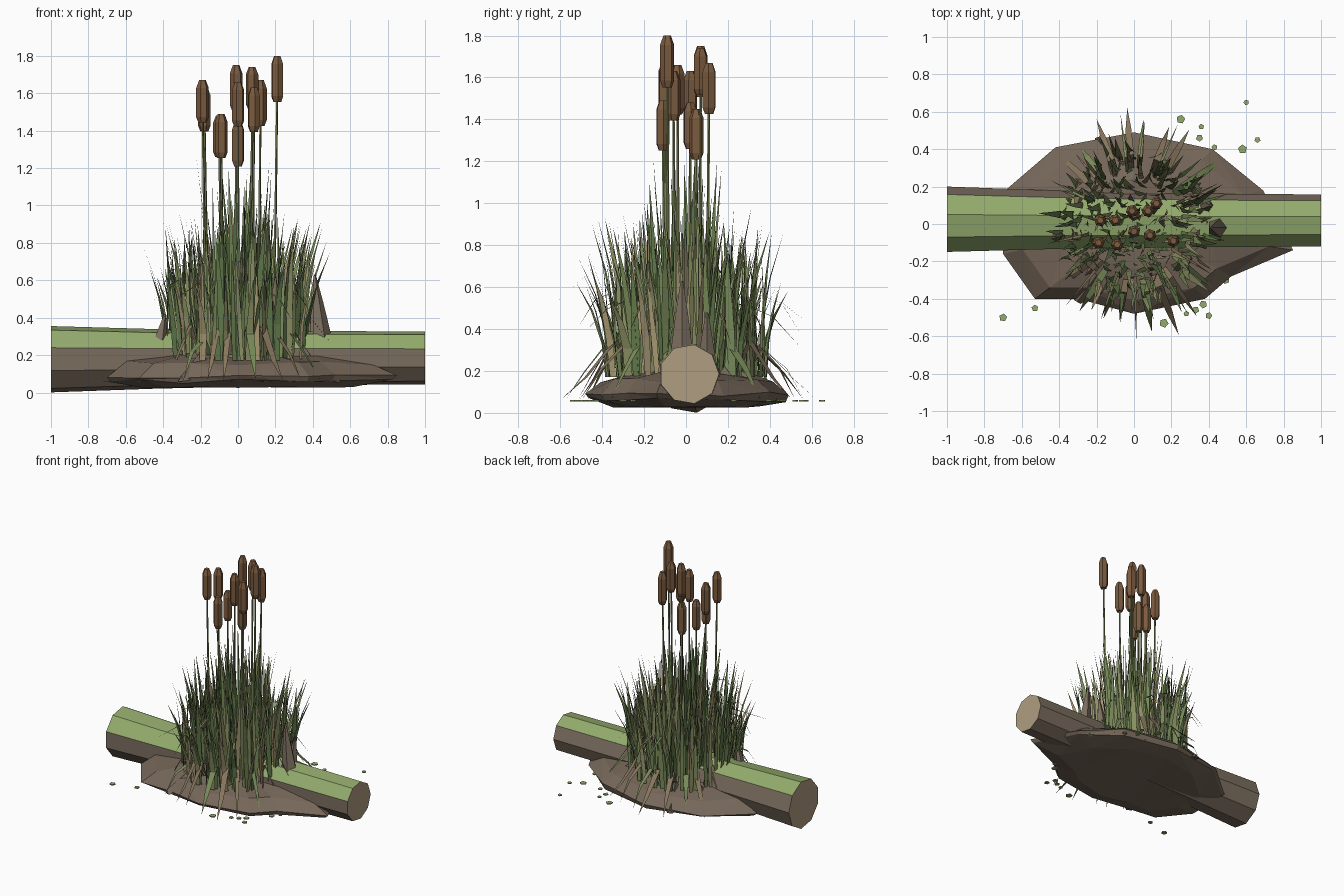
import bpy, bmesh, random
from math import sin, cos, pi, radians
from mathutils import Vector

if "Cube" in bpy.data.objects:
    bpy.data.objects.remove(bpy.data.objects["Cube"])

random.seed(7)
U = random.uniform


def mat(name, r, g, b):
    m = bpy.data.materials.new(name)
    m.diffuse_color = (r, g, b, 1)
    m.use_nodes = True
    m.node_tree.nodes["Principled BSDF"].inputs["Base Color"].default_value = m.diffuse_color
    return m


BARK = mat("bark", 0.20, 0.155, 0.115)
MOSS = mat("moss", 0.29, 0.40, 0.15)
CUT = mat("cut_wood", 0.43, 0.34, 0.22)
MUD = mat("mud", 0.18, 0.135, 0.10)
HEAD = mat("seed_head", 0.20, 0.105, 0.05)
STEM = mat("stem", 0.20, 0.24, 0.09)
GREENS = [mat("leaf_dark", 0.12, 0.19, 0.07), mat("leaf_mid", 0.19, 0.26, 0.10),
          mat("leaf_olive", 0.27, 0.29, 0.13), mat("leaf_dry", 0.38, 0.31, 0.17)]
DRY = mat("dead_leaf", 0.24, 0.18, 0.11)


def finish(name, bm, mats, recalc=True):
    if recalc:
        bmesh.ops.recalc_face_normals(bm, faces=bm.faces[:])
    me = bpy.data.meshes.new(name)
    bm.to_mesh(me)
    bm.free()
    for m in mats:
        me.materials.append(m)
    ob = bpy.data.objects.new(name, me)
    bpy.context.collection.objects.link(ob)
    return ob


def loft(bm, rings, cap=True):
    """Skin a list of point rings; returns side faces as rows."""
    vs = [[bm.verts.new(p) for p in r] for r in rings]
    n = len(vs[0])
    rows = [[bm.faces.new((a[i], a[(i + 1) % n], b[(i + 1) % n], b[i])) for i in range(n)]
            for a, b in zip(vs, vs[1:])]
    caps = [bm.faces.new(vs[0][::-1]), bm.faces.new(vs[-1])] if cap else []
    return rows, caps


def circle(x, y, z, r, n, turn=0.0):
    return [(x + r * cos(turn + 2 * pi * i / n), y + r * sin(turn + 2 * pi * i / n), z)
            for i in range(n)]


def strip(bm, path, side, width, profile, mi):
    """Flat tapered leaf along a path, ending in a point."""
    prev = None
    for p, k in zip(path[:-1], profile):
        s = side * (width * k / 2)
        cur = (bm.verts.new(p - s), bm.verts.new(p + s))
        if prev:
            bm.faces.new((prev[0], prev[1], cur[1], cur[0])).material_index = mi
        prev = cur
    bm.faces.new((prev[0], prev[1], bm.verts.new(path[-1]))).material_index = mi


# Nine-sided log with mossy top and pale cut ends
bm = bmesh.new()
rings = []
for x, y, z, r in [(-1, .02, .178, .18), (-.45, .018, .18, .162), (.3, .015, .184, .148), (1, .015, .185, .143)]:
    rings.append([(x, y - r * cos(radians(20 + 40 * i)), z + r * sin(radians(20 + 40 * i)))
                  for i in range(9)])
rows, caps = loft(bm, rings)
for row in rows:
    for i in range(3):
        row[i].material_index = 1
for f in caps:
    f.material_index = 2
finish("log", bm, [BARK, MOSS, CUT])

# Mud mound
outline = [(-.7, .17), (-.42, .41), (0, .49), (.42, .40), (.69, .18), (.85, -.14), (.52, -.28),
           (.38, -.40), (0, -.48), (-.3, -.40), (-.53, -.40), (-.7, -.16)]
bm = bmesh.new()
rings = []
for s, z, j in [(.72, .03, .005), (.97, .06, .012), (1, .09, .015), (.85, .155, .018), (.5, .2, .015)]:
    rings.append([(x * s, y * s, z + U(-j, j)) for x, y in outline])
loft(bm, rings)
bmesh.ops.triangulate(bm, faces=bm.faces[:])
finish("mud_mound", bm, [MUD])

# Angular clods and root shards on the mound rim
bm = bmesh.new()
for i in range(16):
    a = 2 * pi * i / 16 + U(-.15, .15)
    o = Vector((cos(a) * 1.25, sin(a), 0))
    t = Vector((-sin(a), cos(a), 0))
    base = o * U(.26, .32)
    tip = o * U(.42, .50)
    w = U(.06, .11)
    rings = [[base + t * w + Vector((0, 0, .1)), base - t * w + Vector((0, 0, .1)),
              base + Vector((0, 0, U(.19, .23)))],
             [tip + t * .02 + Vector((0, 0, .06)), tip - t * .02 + Vector((0, 0, .06)),
              tip + Vector((0, 0, .09))]]
    loft(bm, rings)
finish("mud_shards", bm, [MUD])

# Broken wooden spikes
bm = bmesh.new()
for x, y, z0, z1, r, dx in [(.45, -.02, .26, .63, .06, -.04), (-.42, -.06, .26, .42, .045, .03),
                            (.38, .1, .25, .48, .045, .03)]:
    loft(bm, [circle(x, y, z0, r, 5), circle(x + dx * .6, y, z0 + (z1 - z0) * .6, r * .5, 5),
              circle(x + dx, y, z1, .006, 5)])
finish("broken_spikes", bm, [BARK])

# Main reed leaves: taller in the middle, leaning outward at the rim
bm = bmesh.new()
N = 330
for i in range(N):
    a = i * 2.39996 + U(-.2, .2)
    k = ((i + .5) / N) ** .55
    out = Vector((cos(a), sin(a), 0))
    tan = Vector((-sin(a), cos(a), 0))
    base = out * (.39 * k) + Vector((0, 0, .17))
    h = U(.55, 1.0) * (1 - .3 * k)
    if k < .4 and i % 3 == 0:
        h = U(.85, 1.08)
    lean = U(-.03, .13) * (.3 + k)
    sway = U(-.06, .06)
    path = [base + out * (lean * t * t) + tan * (sway * t) + Vector((0, 0, h * t))
            for t in (0, .35, .7, 1)]
    turn = U(-.9, .9)
    mi = random.choices(range(4), (3, 4, 3, 2))[0]
    strip(bm, path, tan * cos(turn) + out * sin(turn), U(.022, .045), (.8, 1, .6), mi)
finish("reed_leaves", bm, GREENS, False)

# Folded leaves whose tips point outward
bm = bmesh.new()
for i in range(14):
    a = 2 * pi * i / 14 + U(-.2, .2)
    out = Vector((cos(a) * .8, sin(a), 0))
    tan = Vector((-sin(a), cos(a), 0))
    z = U(.45, .75)
    path = [out * .28 + Vector((0, 0, .18)), out * .36 + Vector((0, 0, z)),
            out * .47 + Vector((0, 0, z - .04)), out * U(.54, .64) + Vector((0, 0, z - U(.1, .2)))]
    strip(bm, path, tan, .018, (1, .9, .6), i % 2)
finish("folded_leaves", bm, [GREENS[1], DRY], False)

# Dead leaves drooping to the ground
bm = bmesh.new()
for i in range(22):
    a = 2 * pi * i / 22 + U(-.12, .12)
    out = Vector((cos(a) * .85, sin(a), 0))
    tan = Vector((-sin(a), cos(a), 0))
    end = U(.52, .67)
    path = [out * .30 + Vector((0, 0, .2)), out * .37 + Vector((0, 0, U(.27, .36))),
            out * (.2 + end / 2) + Vector((0, 0, U(.16, .22))), out * end + Vector((0, 0, .065))]
    strip(bm, path, tan, U(.03, .05), (.8, 1, .7), i % 3 // 2)
finish("drooping_leaves", bm, [DRY, GREENS[1]], False)

# Cattails: x, y and top of each seed head
cattails = [(.21, -.09, 1.80), (-.19, -.10, 1.67), (-.18, .02, 1.63), (-.09, -.11, 1.49),
            (-.10, .02, 1.48), (-.01, .07, 1.75), (0, -.04, 1.66), (0, .05, 1.45),
            (.075, .07, 1.74), (.085, -.06, 1.63), (.12, .11, 1.67)]
stems, heads = bmesh.new(), bmesh.new()
for x, y, top in cattails:
    loft(stems, [circle(x * .85, y * .85, .17, .009, 5), circle(x * .95, y * .95, .9, .007, 5),
                 circle(x, y, top - .15, .006, 5)])
    L, turn = U(.22, .25), U(0, 1)
    loft(heads, [circle(x, y, top - L * (1 - t), r, 6, turn)
                 for t, r in ((0, .022), (.13, .034), (.82, .034), (1, .018))])
finish("cattail_stems", stems, [STEM])
finish("cattail_heads", heads, [HEAD])

# Small floating pads
pads = [(.60, .65), (.66, .45), (.58, .40), (.36, .52), (.25, .56), (.35, .46), (.43, .41), (.60, .23),
        (-.70, -.50), (-.53, -.45), (.16, -.53), (.28, -.48), (.33, -.46), (.37, -.43),
        (.40, -.49), (.49, -.30), (.53, -.25)]
bm = bmesh.new()
for x, y in pads:
    r, turn = U(.015, .026), U(0, 2)
    loft(bm, [circle(x, y, .055, r, 5, turn), circle(x, y, .062, r, 5, turn)])
finish("floating_pads", bm, [MOSS])
